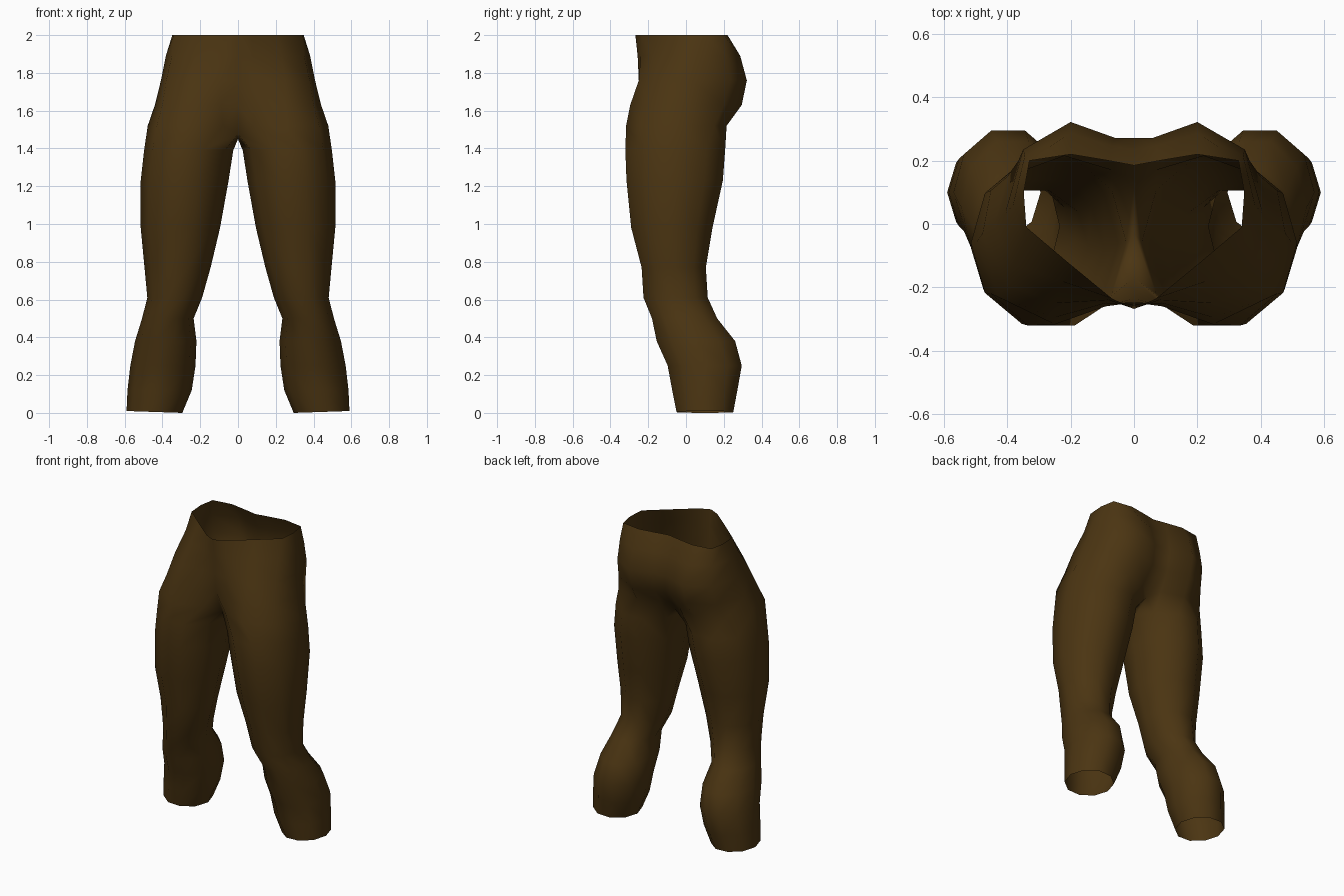
import bpy, bmesh, math

cloth = bpy.data.materials.new("dark_brown_cloth")
cloth.diffuse_color = (0.07, 0.035, 0.006, 1)

# Hip half-sections: height, then (x, y) from front centre round the side to back centre
hips = [
    (2.00, [(0, -.268), (.07, -.235), (.21, -.12), (.34, -.01), (.348, .10), (.33, .20), (.20, .22), (.08, .20), (0, .185)]),
    (1.89, [(0, -.256), (.08, -.24), (.23, -.18), (.35, -.06), (.382, .06), (.345, .215), (.20, .287), (.07, .245), (0, .235)]),
    (1.76, [(0, -.248), (.09, -.25), (.25, -.25), (.38, -.13), (.408, .03), (.35, .235), (.20, .322), (.06, .272), (0, .272)]),
    (1.63, [(0, -.235), (.09, -.26), (.25, -.295), (.40, -.19), (.44, 0), (.365, .20), (.20, .295), (.06, .25), (0, .235)]),
    (1.52, [(0, -.17), (.08, -.25), (.25, -.317), (.43, -.23), (.478, -.03), (.40, .15), (.22, .215), (.07, .17), (0, .12)]),
]
# Leg sections: height, inner x, outer x, front y, back y
legs = [
    (1.39, .025, .497, -.321, .207), (1.23, .05, .515, -.315, .195),
    (.98, .095, .515, -.29, .14), (.77, .145, .495, -.235, .105),
    (.61, .19, .48, -.225, .115), (.50, .235, .508, -.18, .165),
    (.38, .22, .545, -.155, .26), (.25, .225, .57, -.097, .295),
    (.12, .245, .585, -.073, .272), (.005, .295, .59, -.05, .25),
]

bm = bmesh.new()


def bridge(a, b, closed):
    n = len(a)
    for i in range(n if closed else n - 1):
        j = (i + 1) % n
        bm.faces.new((a[i], a[j], b[j], b[i]))


# Hips and seat, right half
rings = [[bm.verts.new((x, y, z)) for x, y in row] for z, row in hips]
for a, b in zip(rings, rings[1:]):
    bridge(a, b, False)
for v in (rings[-1][0], rings[-1][-1]):
    v.co.z = 1.475

# Crotch point closes the last hip section into the top of the leg
ring = rings[-1] + [bm.verts.new((0, -.03, 1.45))]

# Leg tube, open at the hem
for z, x0, x1, y0, y1 in legs:
    new = []
    for i in range(10):
        t = math.radians(36 * (i + 1) - 180)
        new.append(bm.verts.new(((x0 + x1) / 2 + (x1 - x0) / 2 * math.cos(t),
                                 (y0 + y1) / 2 + (y1 - y0) / 1.902 * math.sin(t), z)))
    bridge(ring, new, True)
    ring = new
for v in ring:  # hem rises slightly on the outside
    v.co.z = .01 * (v.co.x - .295) / .295

bmesh.ops.recalc_face_normals(bm, faces=bm.faces)
mesh = bpy.data.meshes.new("trousers")
bm.to_mesh(mesh)
bm.free()
mesh.materials.append(cloth)
obj = bpy.data.objects.new("trousers", mesh)
bpy.context.collection.objects.link(obj)

# Left half
mirror = obj.modifiers.new("mirror", 'MIRROR')
mirror.use_clip = True
mirror.merge_threshold = .001

for p in mesh.polygons:
    p.use_smooth = True
